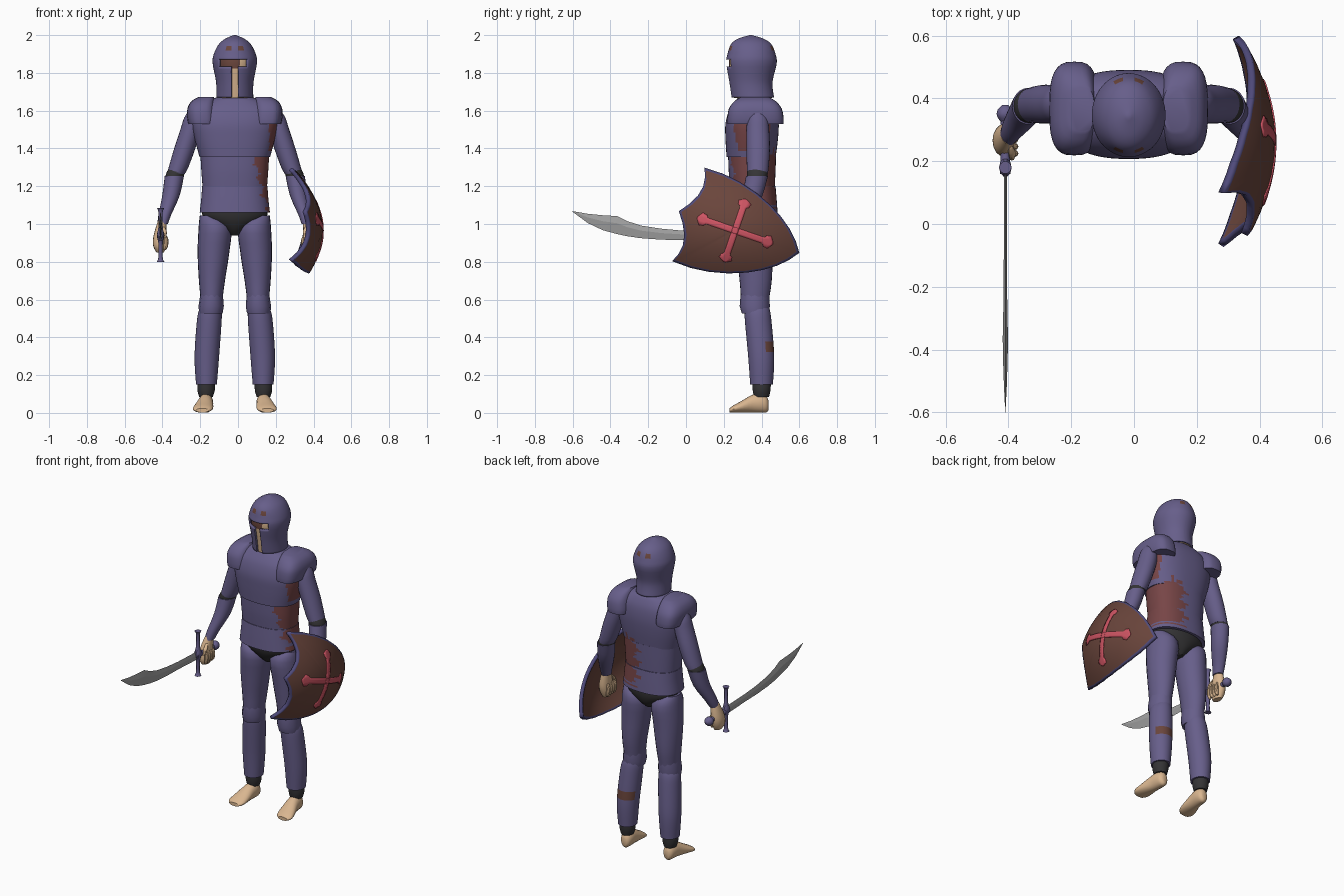
import bpy, bmesh, math
from mathutils import Vector

if "Cube" in bpy.data.objects:
    bpy.data.objects.remove(bpy.data.objects["Cube"])

C = -0.017  # body centre line in x


def material(name, r, g, b):
    m = bpy.data.materials.new(name)
    m.diffuse_color = (r, g, b, 1)
    m.use_nodes = True
    m.node_tree.nodes["Principled BSDF"].inputs["Base Color"].default_value = m.diffuse_color
    return m


PURPLE = material("purple_armour", 0.135, 0.113, 0.255)
SKIN = material("skin", 0.70, 0.47, 0.28)
DARK = material("dark_cloth", 0.035, 0.034, 0.036)
STEEL = material("steel", 0.36, 0.36, 0.36)
STAIN = material("red_stain", 0.185, 0.06, 0.062)
BROWN = material("brown", 0.145, 0.06, 0.045)
CROSS = material("cross_red", 0.62, 0.09, 0.125)
RIM = material("shield_rim_blue", 0.08, 0.07, 0.20)


def finish(name, bm, mats, paint=None, angle=40, closed=True):
    if closed:
        bmesh.ops.recalc_face_normals(bm, faces=bm.faces)
    if paint:
        for f in bm.faces:
            f.material_index = int(paint(f.calc_center_median()))
    me = bpy.data.meshes.new(name)
    bm.to_mesh(me)
    bm.free()
    for m in mats:
        me.materials.append(m)
    me.shade_smooth()
    me.set_sharp_from_angle(angle=math.radians(angle))
    ob = bpy.data.objects.new(name, me)
    bpy.context.collection.objects.link(ob)
    return ob


def smooth_keys(keys, sub):
    """Catmull-Rom interpolation between section keys."""
    k = [Vector(q) for q in keys]
    out = []
    for i in range(len(k) - 1):
        a, b, c, d = k[max(i - 1, 0)], k[i], k[i + 1], k[min(i + 2, len(k) - 1)]
        for j in range(sub):
            t = j / sub
            out.append(0.5 * (2 * b + (c - a) * t + (2 * a - 5 * b + 4 * c - d) * t * t
                              + (3 * b - a - 3 * c + d) * t ** 3))
    return out + [k[-1]]


def loft_bm(keys, axis="z", side=1, n=24, sub=3, power=2.0):
    """Rings (position, centre x, centre other, radius x, radius other)."""
    bm = bmesh.new()
    rings = []
    for p, u, v, ru, rv in smooth_keys(keys, sub):
        ring = []
        for i in range(n):
            a = 2 * math.pi * i / n
            co, si = math.cos(a), math.sin(a)
            x = C + side * (u + ru * math.copysign(abs(co) ** (2 / power), co))
            w = v + rv * math.copysign(abs(si) ** (2 / power), si)
            ring.append(bm.verts.new((x, w, p) if axis == "z" else (x, p, w)))
        rings.append(ring)
    for r0, r1 in zip(rings, rings[1:]):
        for i in range(n):
            j = (i + 1) % n
            bm.faces.new((r0[i], r0[j], r1[j], r1[i]))
    bm.faces.new(rings[0])
    bm.faces.new(rings[-1])
    return bm


def loft(name, keys, mats, paint=None, **kw):
    return finish(name, loft_bm(keys, **kw), mats, paint)


# Helmet with a T-shaped opening, and the head inside it
helmet = [(1.67, 0, .353, .098, .113), (1.75, 0, .343, .099, .115), (1.85, 0, .346, .117, .134),
          (1.90, 0, .347, .111, .127), (1.95, 0, .345, .086, .108), (1.98, 0, .343, .052, .07),
          (2.0, 0, .343, .006, .006)]
bm = loft_bm(helmet, n=64, sub=6)
slit = (C - .085, C - .018, C + .018, C + .067)
for co, no in [((x, 0, 0), (1, 0, 0)) for x in slit] + [((0, 0, z), (0, 0, 1)) for z in (1.833, 1.872)]:
    bmesh.ops.bisect_plane(bm, geom=bm.verts[:] + bm.edges[:] + bm.faces[:], plane_co=co, plane_no=no)
bmesh.ops.recalc_face_normals(bm, faces=bm.faces)


def in_opening(c):
    return c.y < .34 and c.z < 1.872 and (slit[1] < c.x < slit[2] or
                                          (c.z > 1.833 and slit[0] < c.x < slit[3]))


holes = [f for f in bm.faces if in_opening(f.calc_center_median()) or
         f.calc_center_median().z < 1.6701]
bmesh.ops.delete(bm, geom=holes, context="FACES")
ob = finish("helmet", bm, [PURPLE, BROWN],
            lambda c: 1.915 < c.z < 1.942 and .018 < abs(c.x - C) < .046, closed=False)
mod = ob.modifiers.new("thickness", "SOLIDIFY")
mod.thickness = .012
loft("head", [(z - .004, u, v, a * .87, b * .88) for z, u, v, a, b in helmet[:5]], [SKIN, BROWN],
     lambda c: c.z > 1.828 and c.x < .005, n=48, sub=8)


# Torso plates, stained on one flank
def flank(c):
    jag = .012 * math.sin(c.z * 75) + .008 * math.sin(c.z * 190)
    if c.y < .345:
        return c.x > .10 + .35 * max(0, 1.28 - c.z) * .8 - .3 * max(0, c.z - 1.3) + jag
    return c.x > .02 + 2 * jag and c.z > 1.09 + jag


loft("chest_plate", [(1.355, 0, .345, .187, .13), (1.45, 0, .348, .212, .139), (1.53, 0, .35, .225, .141),
                     (1.6, 0, .355, .215, .127), (1.65, 0, .36, .15, .10), (1.672, 0, .36, .09, .08)],
     [PURPLE, STAIN], lambda c: (c.x > .165 and 1.38 < c.z < 1.57) or
     (c.y > .40 and .03 < c.x < .13 and c.z < 1.39 + .025 * math.sin(c.x * 150)),
     n=64, sub=5, power=2.4)
loft("waist_plate", [(1.19, 0, .352, .17, .118), (1.28, 0, .35, .177, .124), (1.365, 0, .35, .182, .127)],
     [PURPLE, STAIN], flank, n=80, sub=10, power=2.4)
loft("hip_plate", [(1.06, 0, .352, .186, .133), (1.13, 0, .352, .178, .128), (1.2, 0, .352, .173, .122)],
     [PURPLE, STAIN], flank, n=80, sub=8, power=2.4)
loft("pelvis", [(.94, 0, .365, .025, .05), (.975, 0, .365, .075, .085), (1.03, 0, .36, .165, .11),
                (1.09, 0, .355, .17, .115)], [DARK], n=32)

# Limbs, mirrored about the centre line
for s, label in ((-1, "sword_side"), (1, "shield_side")):
    def part(name, keys, mat, paint=None, **kw):
        mats = mat if isinstance(mat, list) else [mat]
        return loft(name + "_" + label, keys, mats, paint, side=s, **kw)

    part("shoulder_plate", [(1.53, .172, .368, .074, .148), (1.56, .174, .368, .078, .149),
                            (1.61, .176, .367, .075, .14), (1.65, .168, .366, .062, .11),
                            (1.673, .15, .365, .04, .07)], PURPLE, power=3, n=32)
    part("upper_arm", [(1.60, .222, .378, .022, .03), (1.56, .227, .38, .042, .052),
                       (1.5, .234, .38, .054, .06), (1.4, .265, .382, .056, .062),
                       (1.3, .298, .38, .052, .058), (1.265, .312, .378, .047, .054)], PURPLE)
    part("elbow_band", [(1.29, .305, .378, .047, .052), (1.265, .315, .377, .049, .055),
                        (1.235, .324, .374, .046, .051)], DARK)
    part("forearm", [(1.255, .32, .376, .051, .058), (1.15, .338, .35, .046, .054),
                     (1.05, .37, .305, .034, .042), (1.0, .382, .284, .028, .034)], PURPLE)
    part("hand", [(1.02, .384, .284, .022, .028), (.97, .392, .275, .030, .042),
                  (.92, .398, .268, .035, .05), (.88, .398, .262, .033, .046),
                  (.85, .395, .262, .02, .032)], SKIN, n=16)
    for i in range(4):
        y = .225 + .022 * i
        part("finger_%d" % (i + 1), [(.862, .372, y, .006, .006), (.88, .366, y, .012, .011),
                                     (.92, .364, y, .012, .011), (.945, .372, y, .006, .006)], SKIN, n=8)
    part("thumb", [(.985, .378, .25, .006, .008), (.96, .372, .228, .012, .013),
                   (.925, .372, .212, .009, .01)], SKIN, n=8)

    part("thigh", [(1.045, .135, .36, .05, .06), (.99, .105, .36, .086, .104), (.85, .113, .364, .084, .096),
                   (.7, .121, .369, .069, .085), (.6, .123, .366, .058, .074),
                   (.54, .125, .37, .052, .066)], PURPLE)
    part("knee_plate", [(.525, .127, .366, .062, .070), (.565, .125, .364, .067, .080),
                        (.625, .123, .365, .06, .076)], PURPLE, n=12, sub=1)
    stain = (lambda c: .325 < c.z < .37 and c.y > .425) if s > 0 else None
    part("shin_guard", [(.56, .127, .376, .055, .064), (.5, .134, .381, .065, .07),
                        (.3, .148, .398, .065, .069), (.15, .15, .40, .055, .06)],
         [PURPLE, BROWN], stain, n=32, sub=8)
    part("ankle_cuff", [(.165, .151, .40, .045, .05), (.12, .152, .40, .046, .047),
                        (.085, .152, .40, .036, .04)], DARK)
    part("foot", [(.437, .15, .04, .015, .025), (.425, .151, .046, .03, .044), (.395, .152, .052, .038, .051),
                  (.35, .156, .048, .041, .047), (.29, .165, .031, .051, .030), (.25, .171, .020, .051, .019),
                  (.23, .172, .013, .034, .011)], SKIN, axis="y", n=20)

# Curved sword pointing forward: blade, grip, guard and pommel
SX = -.393  # sword offset from the centre line
bm = bmesh.new()
stations = [(.18, .957, .905), (-.02, .965, .915), (-.13, .975, .917), (-.24, .992, .925),
            (-.31, 1.015, .935), (-.365, 1.042, .947), (-.44, 1.046, .967), (-.52, 1.054, 1.005),
            (-.6, 1.068, 1.064)]
rows = []
for y, top, bot in stations:
    mid, w = (top * .6 + bot * .4), (top - bot) * .09
    rows.append([bm.verts.new((C + SX + dx, y, z)) for dx, z in ((0, top), (w, mid), (0, bot), (-w, mid))])
for a, b in zip(rows, rows[1:]):
    for i in range(4):
        bm.faces.new((a[i], a[(i + 1) % 4], b[(i + 1) % 4], b[i]))
bm.faces.new(rows[0])
bm.faces.new(rows[-1])
finish("sword_blade", bm, [STEEL], angle=10)
loft("sword_grip", [(.16, SX, .932, .017, .017), (.25, SX, .93, .014, .016), (.335, SX, .928, .015, .017)],
     [PURPLE], axis="y", n=12)
loft("sword_guard", [(.80, SX, .18, .02, .02), (.825, SX, .18, .011, .011), (.90, SX, .18, .012, .014),
                     (.94, SX, .18, .02, .03), (.98, SX, .18, .012, .014), (1.06, SX, .18, .011, .011),
                     (1.085, SX, .18, .02, .02)], [PURPLE], n=10)
loft("sword_pommel", [(.325, SX, .928, .014, .014), (.345, SX, .928, .027, .027), (.365, SX, .928, .024, .024),
                      (.38, SX, .928, .008, .008)], [PURPLE], axis="y", n=12)


# Shield: domed plate with a scalloped edge, its point toward the back
def on_shield(u, v, lift=0):
    return (.45 + lift - .9 * u * u - 1.5 * v * v, .26 + .945 * u + .327 * v, .965 - .327 * u + .945 * v)


half = [(.36, 0), (.322, .052), (.272, .102), (.205, .15), (.131, .19), (.04, .226), (-.061, .252),
        (-.16, .264), (-.262, .262), (-.243, .215), (-.236, .165), (-.247, .11), (-.275, .055), (-.315, 0)]
outline = half + [(u, -v) for u, v in half[-2:0:-1]]
pts = []
for (u0, v0), (u1, v1) in zip(outline, outline[1:] + outline[:1]):
    pts += [(u0 + (u1 - u0) * k / 3, v0 + (v1 - v0) * k / 3) for k in range(3)]
bm = bmesh.new()
hub = bm.verts.new(on_shield(0, 0))
rings = [[bm.verts.new(on_shield(u * t, v * t)) for u, v in pts] for t in (.2, .4, .6, .8, .955, 1)]
for i in range(len(pts)):
    j = (i + 1) % len(pts)
    bm.faces.new((hub, rings[0][i], rings[0][j]))
    for a, b in zip(rings, rings[1:]):
        bm.faces.new((a[i], b[i], b[j], a[j])).material_index = int(b is rings[-1])
shield = finish("shield", bm, [BROWN, RIM], closed=False)
mod = shield.modifiers.new("thickness", "SOLIDIFY")
mod.thickness = .022
mod.offset = -1
mod.material_offset_rim = 1

# Cross on the shield: two flared bars laid on the dome
for name, length, flip in (("cross_long_bar", .212, False), ("cross_short_bar", .176, True)):
    bm = bmesh.new()
    prev = None
    for k in range(-20, 21):
        t = abs(k) / 20
        w = .017 if t < .8 else (.031 if t < .9 else .031 * (1 - t) / .1 + .005)
        row = []
        for e in (-1, -.33, .33, 1):
            a, b = length * k / 20, w * e
            row.append(bm.verts.new(on_shield(-b, a, .004) if flip else on_shield(a, b, .004)))
        if prev:
            for i in range(3):
                bm.faces.new((prev[i], row[i], row[i + 1], prev[i + 1]))
        prev = row
    bar = finish(name, bm, [CROSS], closed=False)
    mod = bar.modifiers.new("thickness", "SOLIDIFY")
    mod.thickness = .006
    mod.offset = -1
